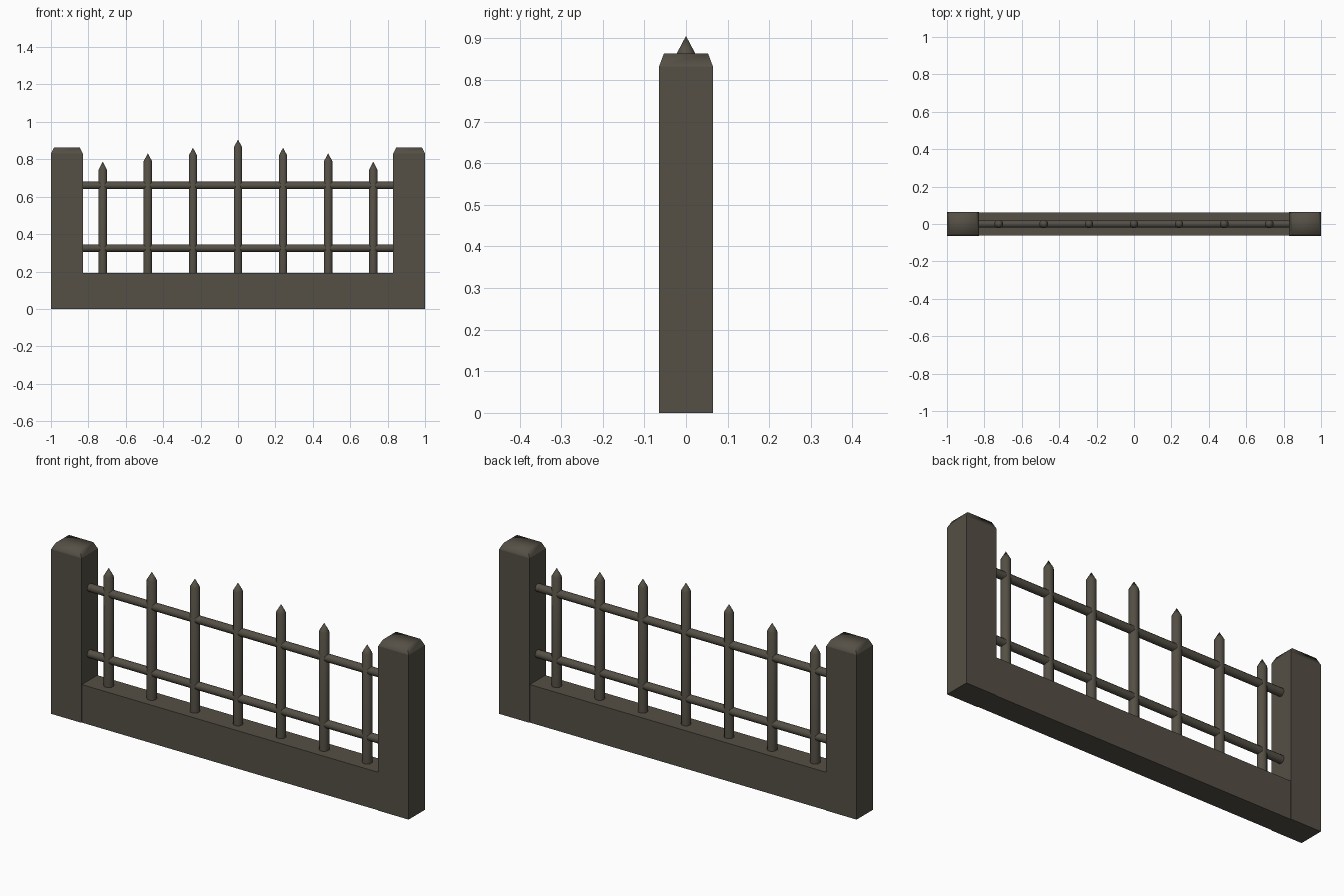
import bpy, bmesh, math
from mathutils import Matrix

if "Cube" in bpy.data.objects:
    bpy.data.objects.remove(bpy.data.objects["Cube"])

stone = bpy.data.materials.new("dark_weathered_grey")
stone.diffuse_color = (0.09, 0.08, 0.06, 1)
stone.use_nodes = True
stone.node_tree.nodes["Principled BSDF"].inputs["Base Color"].default_value = stone.diffuse_color


def finish(name, bm, smooth=None):
    bmesh.ops.recalc_face_normals(bm, faces=bm.faces)
    me = bpy.data.meshes.new(name)
    bm.to_mesh(me)
    bm.free()
    me.materials.append(stone)
    ob = bpy.data.objects.new(name, me)
    bpy.context.collection.objects.link(ob)
    if smooth:
        bpy.ops.object.select_all(action='DESELECT')
        ob.select_set(True)
        bpy.context.view_layer.objects.active = ob
        bpy.ops.object.shade_smooth_by_angle(angle=math.radians(smooth))
    return ob


def loft(name, rings, x=0, smooth=None):
    """Rectangular rings (half x, half y, z) joined into a closed block."""
    bm = bmesh.new()
    loops = [[bm.verts.new((x + sx * hx, sy * hy, z))
              for sx, sy in ((-1, -1), (1, -1), (1, 1), (-1, 1))]
             for hx, hy, z in rings]
    for a, b in zip(loops, loops[1:]):
        for i in range(4):
            j = (i + 1) % 4
            bm.faces.new((a[i], a[j], b[j], b[i]))
    bm.faces.new(loops[0])
    bm.faces.new(loops[-1])
    return finish(name, bm, smooth)


# Low wall between the posts
loft("base_wall", [(0.84, 0.062, 0), (0.84, 0.062, 0.192)])

# End posts with tapered caps
for side, sx in (("left", -1), ("right", 1)):
    loft(side + "_post", [(0.085, 0.065, 0), (0.085, 0.065, 0.832)], sx * 0.915)
    loft(side + "_post_cap", [(0.085, 0.065, 0.832), (0.068, 0.053, 0.864)],
         sx * 0.915, smooth=75)

# Horizontal rails
for name, z in (("lower_rail", 0.325), ("upper_rail", 0.66)):
    bm = bmesh.new()
    bmesh.ops.create_cone(bm, cap_ends=True, segments=12, radius1=0.02,
                          radius2=0.02, depth=1.68,
                          matrix=Matrix.Translation((0, 0, z)) @ Matrix.Rotation(math.pi / 2, 4, 'Y'))
    finish(name, bm, 40)

# Pointed pickets, tallest in the middle
tops = [0.906, 0.862, 0.832, 0.787]
for i in range(-3, 4):
    top = tops[abs(i)]
    shoulder = top - 0.042
    bm = bmesh.new()
    bmesh.ops.create_cone(bm, cap_ends=True, segments=8, radius1=0.024,
                          radius2=0.024, depth=shoulder - 0.18,
                          matrix=Matrix.Translation((i * 0.241, 0, (shoulder + 0.18) / 2))
                          @ Matrix.Rotation(math.pi / 8, 4, 'Z'))
    # draw the top cap up to a point
    cap = max(bm.faces, key=lambda f: f.calc_center_median().z)
    tip = bmesh.ops.poke(bm, faces=[cap])["verts"][0]
    tip.co.z = top
    finish("picket_%d" % (i + 4), bm, 50)
